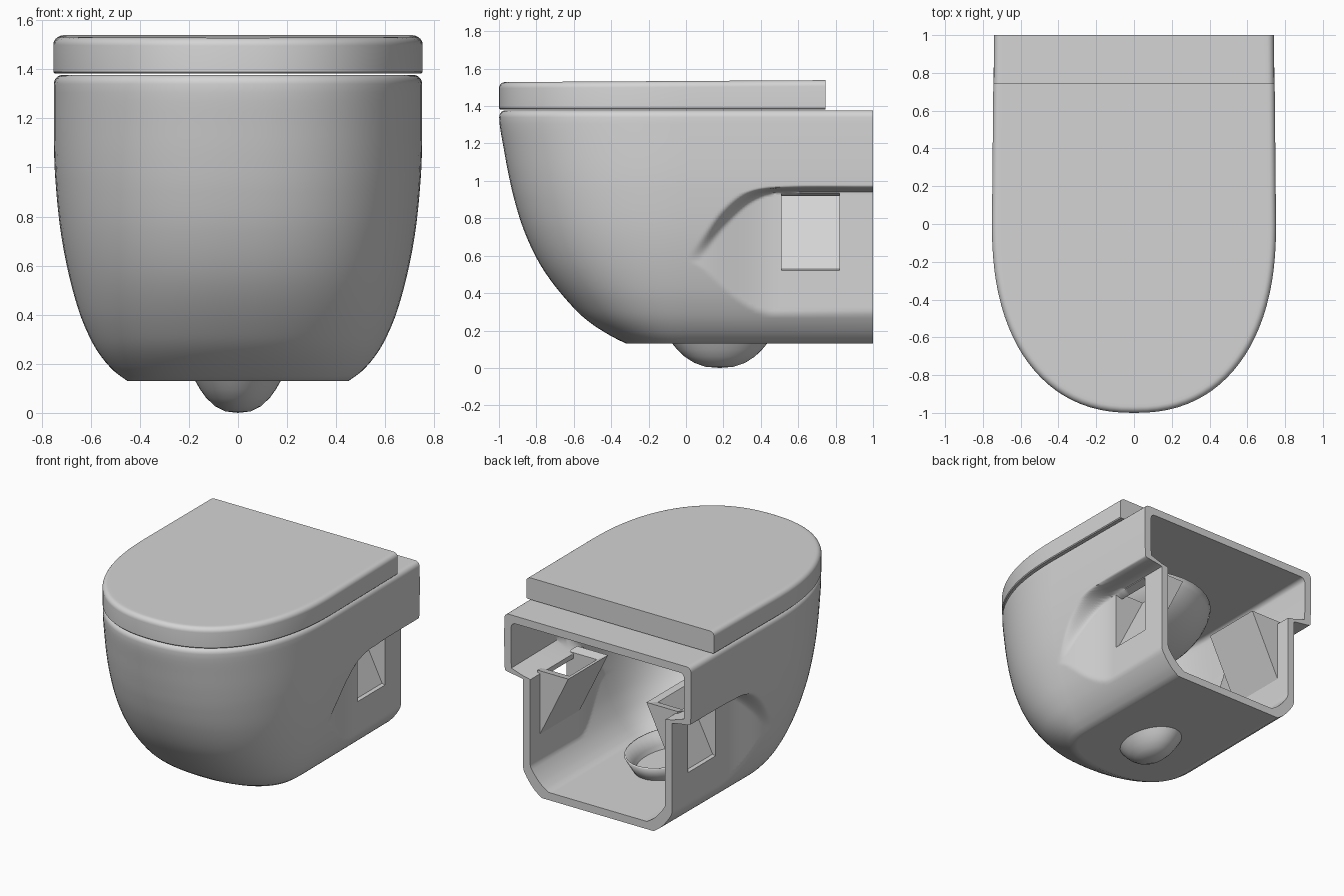
import bpy, bmesh, math

cube = bpy.data.objects.get("Cube")
if cube:
    bpy.data.objects.remove(cube, do_unlink=True)

# Single glazed grey material
ceramic = bpy.data.materials.new("ceramic_grey")
ceramic.use_nodes = True
GREY = (0.66, 0.66, 0.66, 1)
ceramic.diffuse_color = GREY
ceramic.node_tree.nodes["Principled BSDF"].inputs["Base Color"].default_value = GREY


def finish(bm, name, angle=30, thickness=0):
    """Turn a bmesh into a named, shaded object."""
    bmesh.ops.recalc_face_normals(bm, faces=bm.faces)
    mesh = bpy.data.meshes.new(name)
    bm.to_mesh(mesh)
    bm.free()
    mesh.materials.append(ceramic)
    obj = bpy.data.objects.new(name, mesh)
    bpy.context.collection.objects.link(obj)
    bpy.ops.object.select_all(action='DESELECT')
    obj.select_set(True)
    bpy.context.view_layer.objects.active = obj
    bpy.ops.object.shade_smooth_by_angle(angle=math.radians(angle))
    if thickness:
        mod = obj.modifiers.new("thickness", 'SOLIDIFY')
        mod.thickness = thickness
        mod.offset = 0


def spread(a, b, n):
    return [a + (b - a) * i / n for i in range(n)]


def smooth(t):
    t = min(1, max(0, t))
    return t * t * (3 - 2 * t)


def curve(table, t):
    """Smooth interpolation through a short table of points."""
    if t <= table[0][0]:
        return table[0][1]
    if t >= table[-1][0]:
        return table[-1][1]
    i = max(k for k in range(len(table) - 1) if table[k][0] <= t)

    def slope(k):
        a, b = table[max(k - 1, 0)], table[min(k + 1, len(table) - 1)]
        return (b[1] - a[1]) / (b[0] - a[0])

    (t0, v0), (t1, v1) = table[i], table[i + 1]
    h = t1 - t0
    s = (t - t0) / h
    return (v0 * (1 + 2 * s) * (1 - s) ** 2 + v1 * s * s * (3 - 2 * s)
            + h * slope(i) * s * (1 - s) ** 2 - h * slope(i + 1) * s * s * (1 - s))


# Profiles: half width and front edge by height, recess edge by depth
WIDTH = [(.13, .45), (.17, .505), (.24, .565), (.32, .61), (.42, .65), (.58, .693),
         (.75, .724), (.95, .744), (1.1, .75), (1.38, .75)]
FRONT = [(.13, -.32), (.17, -.4), (.24, -.51), (.31, -.59), (.45, -.71), (.58, -.795),
         (.74, -.868), (.9, -.918), (1.05, -.952), (1.17, -.974), (1.3, -.996), (1.38, -1)]
RECESS = [(-.1, .36), (-.02, .54), (.1, .72), (.2, .85), (.33, .942), (.5, .967), (1, .97)]
BOTTOM, TOP = .13, 1.377
HOLE_Y, HOLE_Z = (.51, .82), (.52, .935)
RECESS_X = .59


def arc(w, f, n=48):
    """Front half of the D outline, from +x round to -x."""
    pts = []
    for i in range(1, n):
        a = math.pi * i / n
        c, s = math.cos(a), math.sin(a)
        pts.append((math.copysign(abs(c) ** .87, c) * w, f * s ** .87))
    return pts


def outline(w, f, ys):
    side = [(w * (1 - .013 * y), y) for y in ys]
    return side + arc(w, f) + [(-x, y) for x, y in reversed(side)]


# Body shell: an outer and an inner skin joined round every opening
side_ys = ([1, .96, .92, .87] + spread(.82, .51, 8) + spread(.51, 0, 40) + [0])
levels = [(BOTTOM, .03)] + [(z, 0) for z in spread(.13, .52, 20) + spread(.52, .935, 36)
                            + spread(.935, .985, 8) + spread(.985, 1.34, 10)]
for i in range(6):
    a = math.pi / 2 * i / 5
    levels.append((1.34 + .037 * math.sin(a), .035 * (1 - math.cos(a))))
levels.append((TOP, .05))


def ring(z, r, wall):
    w, f = curve(WIDTH, z) - r - wall, curve(FRONT, z) + r + wall
    height = z if not wall else BOTTOM + wall + (z - BOTTOM) * (1 - 2 * wall / (TOP - BOTTOM))
    pts = []
    for x, y in outline(w, f, side_ys):
        # side recess, deepening towards the back
        soft = .03 + .08 * (1 - smooth((y - .15) / .35))
        step = smooth((curve(RECESS, y) + wall * .6 - z) / soft)
        limit = RECESS_X - wall + .1 * (1 - smooth(y / .48))
        flat = min(abs(x), limit)
        pts.append((math.copysign(abs(x) + (flat - abs(x)) * step, x), y, height))
    return pts


def in_hole(co):
    return HOLE_Y[0] < co.y < HOLE_Y[1] and HOLE_Z[0] < co.z < HOLE_Z[1]


bm = bmesh.new()
outer, inner = [[[bm.verts.new(p) for p in ring(z, r, wall)] for z, r in levels]
                for wall in (0, .055)]
twin = {a: b for ro, ri in zip(outer, inner) for a, b in zip(ro, ri)}
outer_faces = []
for lo, hi in zip(outer, outer[1:]):
    for i in range(len(lo) - 1):
        quad = [lo[i], lo[i + 1], hi[i + 1], hi[i]]
        if not in_hole((quad[0].co + quad[2].co) / 2):
            outer_faces.append(quad)
outer_faces += [outer[0], outer[-1]]
for verts in outer_faces:
    bm.faces.new(verts)
rims = [e for e in bm.edges if len(e.link_faces) == 1]
for verts in outer_faces:
    bm.faces.new([twin[v] for v in reversed(verts)])
for e in rims:
    a, b = e.verts
    bm.faces.new([a, b, twin[b], twin[a]])
loose = [v for v in bm.verts if not v.link_faces]
bmesh.ops.delete(bm, geom=loose, context='VERTS')
finish(bm, "body_shell", 62)

# Lid: D-shaped slab with a rounded upper edge, rising slightly to the back
lid_ys = [.745] + spread(.7, 0, 8) + [0]
bm = bmesh.new()
lid_levels = [(1.383, .006), (1.389, 0)]
for i in range(7):
    a = math.pi / 2 * i / 6
    lid_levels.append((1.495 + .033 * math.sin(a), .033 * (1 - math.cos(a))))
lid_levels.append((1.528, .05))
rows = []
for z, r in lid_levels:
    rise = .006 * (z > 1.45)
    rows.append([bm.verts.new((x, y, z + rise * (y + 1)))
                 for x, y in outline(.752 - r, -1 + r, lid_ys)])
for lo, hi in zip(rows, rows[1:]):
    for i in range(len(lo)):
        j = (i + 1) % len(lo)
        bm.faces.new([lo[i], lo[j], hi[j], hi[i]])
bm.faces.new(rows[0])
bm.faces.new(rows[-1])
finish(bm, "lid")

# Fixing pockets: thick open-topped wedges behind the side windows
for side, label in ((1, "left"), (-1, "right")):
    bm = bmesh.new()
    paths = []
    for wall, profile in ((0, ((.575, .515), (.35, .96), (.575, .96))),
                          (.07, ((.555, .48), (.31, .975), (.555, .975)))):
        a, b = [[bm.verts.new((side * x, y, z)) for x, z in profile]
                for y in (HOLE_Y[0] - wall, HOLE_Y[1] + wall)]
        bm.faces.new([a[0], a[1], b[1], b[0]])
        bm.faces.new(a)
        bm.faces.new(b)
        paths.append([a[2], a[1], b[1], b[2], b[0], a[0]])
    cavity, casing = paths
    for i in range(6):
        j = (i + 1) % 6
        bm.faces.new([cavity[i], cavity[j], casing[j], casing[i]])
    finish(bm, label + "_fixing_pocket", 5)


def lathe(name, profile, y0, stretch, thickness, n=40):
    """Elliptical turned part, open at the top, starting from a tip."""
    bm = bmesh.new()
    tip = bm.verts.new((0, y0, profile[0][1]))
    last = None
    for r, z in profile[1:]:
        row = [bm.verts.new((r * math.cos(2 * math.pi * i / n),
                             y0 + r * stretch * math.sin(2 * math.pi * i / n), z))
               for i in range(n)]
        for i in range(n):
            j = (i + 1) % n
            bm.faces.new([tip, row[i], row[j]] if last is None
                         else [last[i], last[j], row[j], row[i]])
        last = row
    finish(bm, name, thickness=thickness)


# Trap cup bulging through the floor
lathe("trap_cup", [(0, .006), (.05, .012), (.09, .032), (.125, .065), (.15, .1), (.17, .135),
                   (.21, .21), (.25, .3)], .18, 1.47, .012)

# Basin hanging below the deck
basin = [(.58 * math.sin(a), 1.33 - .4 * math.cos(a)) for a in spread(0, math.pi / 2, 12)]
lathe("basin", basin, -.17, 1.2, .02)
